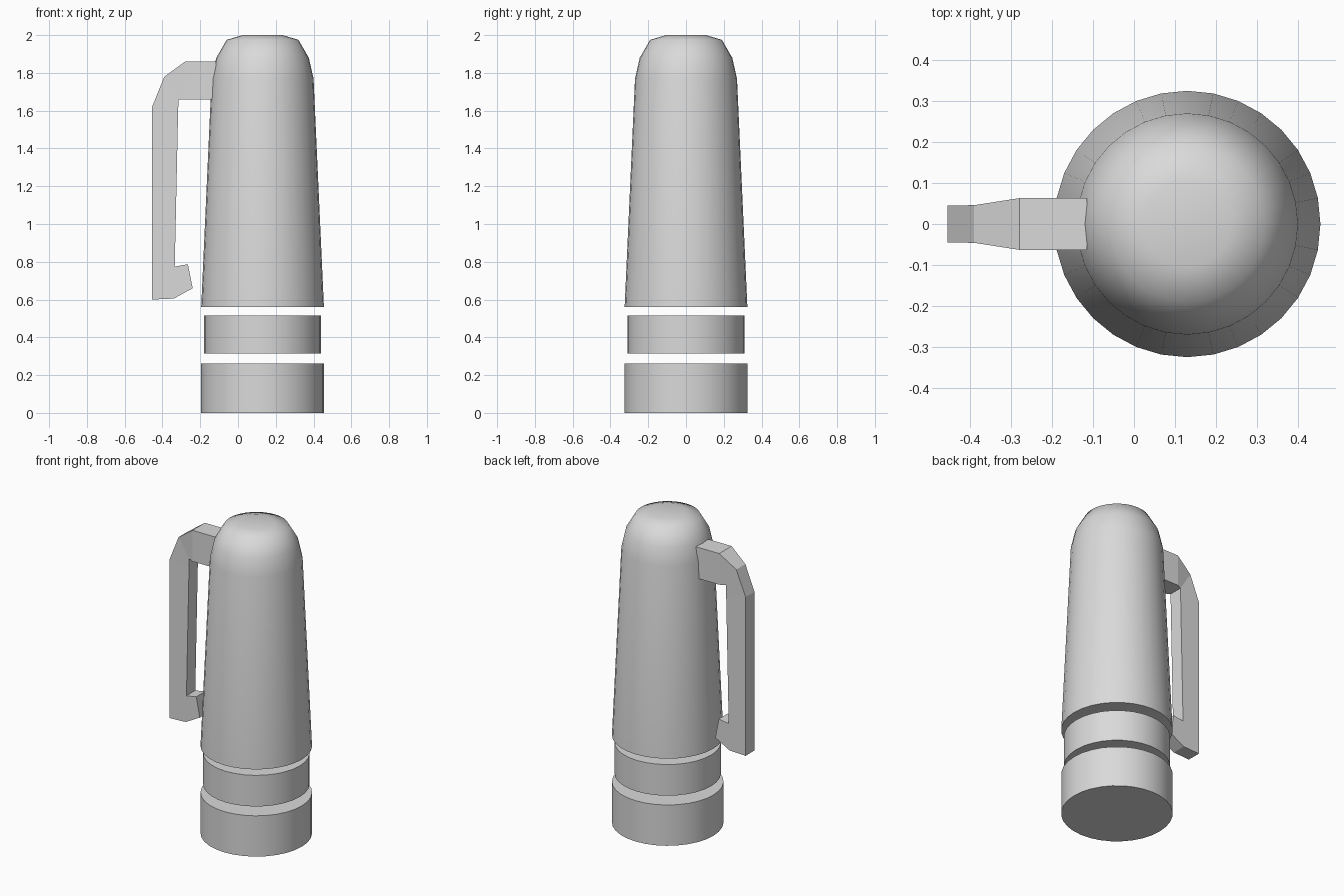
import bpy, bmesh, math

if "Cube" in bpy.data.objects:
    bpy.data.objects.remove(bpy.data.objects["Cube"])

AXIS_X = 0.13   # the round parts share this vertical axis
SIDES = 32

grey = bpy.data.materials.new("light_grey")
grey.diffuse_color = (0.7, 0.7, 0.7, 1)
grey.use_nodes = True
grey.node_tree.nodes["Principled BSDF"].inputs["Base Color"].default_value = grey.diffuse_color


def finish(name, bm):
    bmesh.ops.recalc_face_normals(bm, faces=bm.faces[:])
    mesh = bpy.data.meshes.new(name)
    bm.to_mesh(mesh)
    bm.free()
    mesh.materials.append(grey)
    obj = bpy.data.objects.new(name, mesh)
    bpy.context.collection.objects.link(obj)
    return obj


def loft(name, loops):
    """Skin a list of equal-length point loops and cap both ends."""
    bm = bmesh.new()
    rings = [[bm.verts.new(p) for p in loop] for loop in loops]
    n = len(loops[0])
    for a, b in zip(rings, rings[1:]):
        for i in range(n):
            j = (i + 1) % n
            bm.faces.new((a[i], a[j], b[j], b[i]))
    bm.faces.new(rings[0][::-1])
    bm.faces.new(rings[-1])
    return finish(name, bm)


def turned(name, profile):
    """Round part from (radius, height) pairs."""
    angles = [math.tau * i / SIDES for i in range(SIDES)]
    obj = loft(name, [[(AXIS_X + r * math.cos(a), r * math.sin(a), z)
                       for a in angles] for r, z in profile])
    bpy.ops.object.select_all(action='DESELECT')
    obj.select_set(True)
    bpy.context.view_layer.objects.active = obj
    bpy.ops.object.shade_smooth_by_angle(angle=math.radians(60))


# Base, middle ring and tapered body with a rounded top, with open gaps between
turned("base", [(0.325, 0), (0.325, 0.262)])
turned("middle_ring", [(0.31, 0.315), (0.31, 0.515)])
turned("body", [(0.325, 0.56), (0.27, 1.77), (0.245, 1.88),
                (0.19, 1.975), (0.105, 2.0)])

# Handle sections: outer x, outer z, inner x, inner z, half width
sections = [
    (-0.115, 1.86, -0.137, 1.66, 0.063),
    (-0.28, 1.86, -0.28, 1.66, 0.063),
    (-0.39, 1.78, -0.315, 1.66, 0.046),
    (-0.455, 1.62, -0.317, 1.60, 0.045),
    (-0.455, 0.60, -0.335, 0.775, 0.045),
    (-0.34, 0.605, -0.31, 0.779, 0.045),
    (-0.24, 0.66, -0.265, 0.787, 0.045),
]
loft("handle", [[(ox, -w, oz), (ox, w, oz), (ix, w, iz), (ix, -w, iz)]
                for ox, oz, ix, iz, w in sections])
